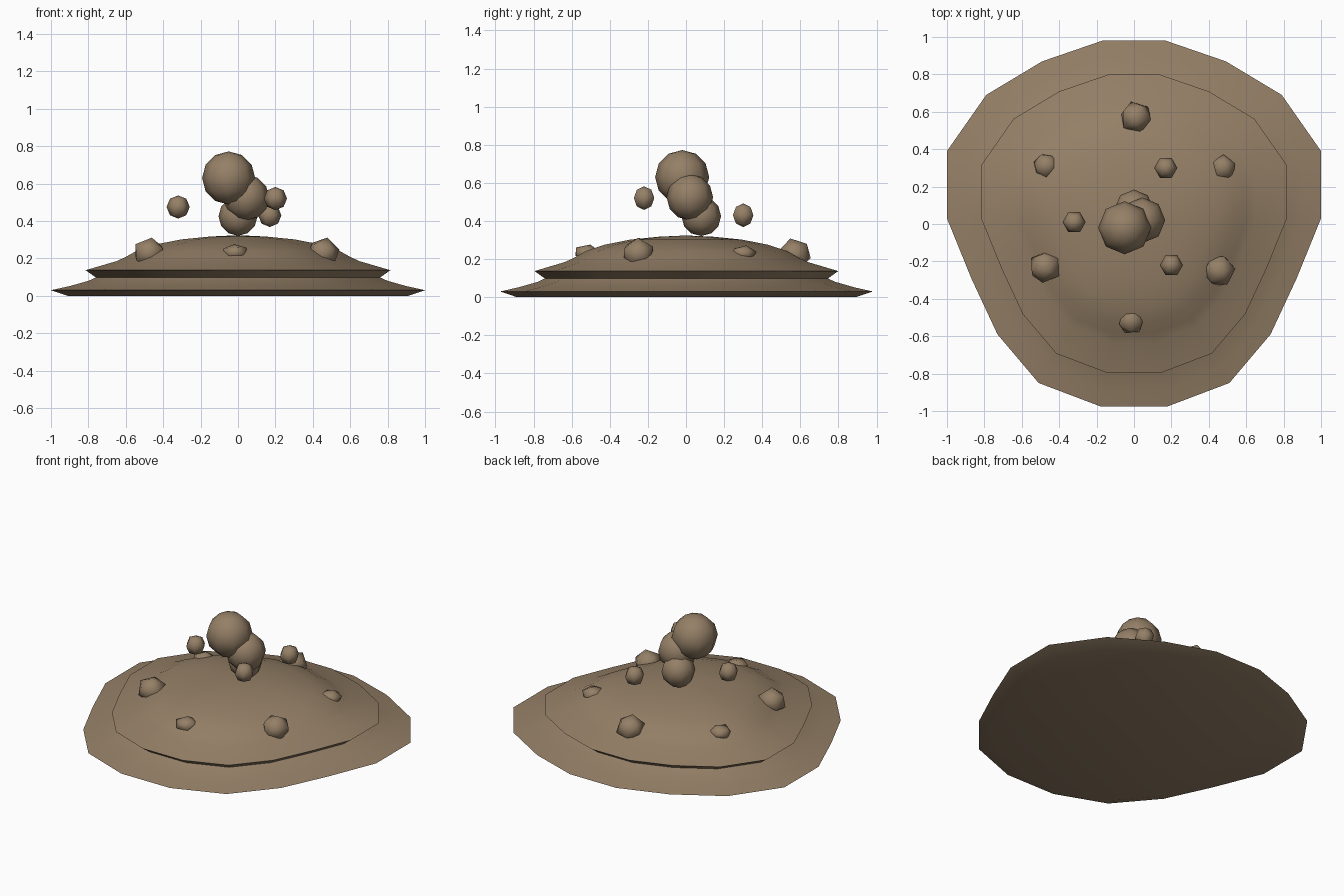
import bpy, bmesh, math
from mathutils import Matrix, Vector

if "Cube" in bpy.data.objects:
    bpy.data.objects.remove(bpy.data.objects["Cube"])

mat = bpy.data.materials.new("earth_brown")
mat.diffuse_color = (0.30, 0.215, 0.135, 1)
mat.use_nodes = True
mat.node_tree.nodes["Principled BSDF"].inputs["Base Color"].default_value = mat.diffuse_color

# Right half of the rounded-triangle outline, back to front
half = [(0.17, 0.98), (0.49, 0.87), (0.79, 0.69), (1.0, 0.39), (1.0, 0.03),
        (0.87, -0.29), (0.73, -0.59), (0.51, -0.85), (0.18, -0.975)]
outline = half + [(-x, y) for x, y in reversed(half)]


def finish(name, bm, angle):
    bmesh.ops.recalc_face_normals(bm, faces=bm.faces)
    me = bpy.data.meshes.new(name)
    bm.to_mesh(me)
    bm.free()
    me.materials.append(mat)
    ob = bpy.data.objects.new(name, me)
    bpy.context.collection.objects.link(ob)
    bpy.ops.object.select_all(action='DESELECT')
    ob.select_set(True)
    bpy.context.view_layer.objects.active = ob
    bpy.ops.object.shade_smooth_by_angle(angle=math.radians(angle))
    return ob


def mound(name, profile, peak):
    """Stack scaled copies of the outline, closed by a base and a peak."""
    bm = bmesh.new()
    rings = [[bm.verts.new((x * s, y * s, z)) for x, y in outline] for s, z in profile]
    n = len(outline)
    for a, b in zip(rings, rings[1:]):
        for i in range(n):
            j = (i + 1) % n
            bm.faces.new((a[i], a[j], b[j], b[i]))
    bm.faces.new(rings[0])
    top = bm.verts.new((0, 0, peak))
    for i in range(n):
        bm.faces.new((rings[-1][i], rings[-1][(i + 1) % n], top))
    return finish(name, bm, 50)


# Stepped ground mound with an overhanging upper lip
mound("mound", [(0.91, 0.0), (1.0, 0.03), (0.90, 0.052), (0.80, 0.08), (0.76, 0.098),
                (0.815, 0.137), (0.65, 0.185), (0.60, 0.208), (0.54, 0.242),
                (0.44, 0.275), (0.30, 0.302), (0.15, 0.317)], 0.324)


def ball(name, loc, r, seg, rings):
    bm = bmesh.new()
    turn = Matrix.Rotation(math.pi / 2, 4, 'Z')
    bmesh.ops.create_uvsphere(bm, u_segments=seg, v_segments=rings, radius=r,
                              matrix=Matrix.Translation(loc) @ turn)
    finish(name, bm, 60)


# Central stack of round clods
ball("large_clod_top", (-0.05, -0.02, 0.63), 0.142, 8, 6)
ball("large_clod_middle", (0.045, 0.02, 0.525), 0.122, 8, 6)
ball("large_clod_bottom", (0.0, 0.08, 0.425), 0.104, 8, 6)

# Small flying clods
for i, p in enumerate([(-0.32, 0.01, 0.475), (0.2, -0.22, 0.52), (0.17, 0.30, 0.43)]):
    ball(f"small_clod_{i + 1}", p, 0.062, 6, 4)

# Ring of half-buried rocks, alternating large and flat
rocks = [(0.01, 0.57, 0.09, 0.225, 0.95), (-0.475, -0.23, 0.09, 0.228, 0.95),
         (0.455, -0.25, 0.09, 0.228, 0.95), (-0.47, 0.31, 0.073, 0.228, 0.62),
         (0.475, 0.30, 0.073, 0.228, 0.62), (-0.015, -0.52, 0.073, 0.232, 0.62)]
for i, (x, y, r, z, flat) in enumerate(rocks):
    bm = bmesh.new()
    m = (Matrix.Translation((x, y, z)) @ Matrix.Diagonal((1, 1, flat, 1))
         @ Matrix.Rotation(i * 0.7, 4, 'Z') @ Matrix.Rotation(0.25, 4, 'X'))
    bmesh.ops.create_icosphere(bm, subdivisions=1, radius=r, matrix=m)
    finish(f"rock_{i + 1}", bm, 60)
